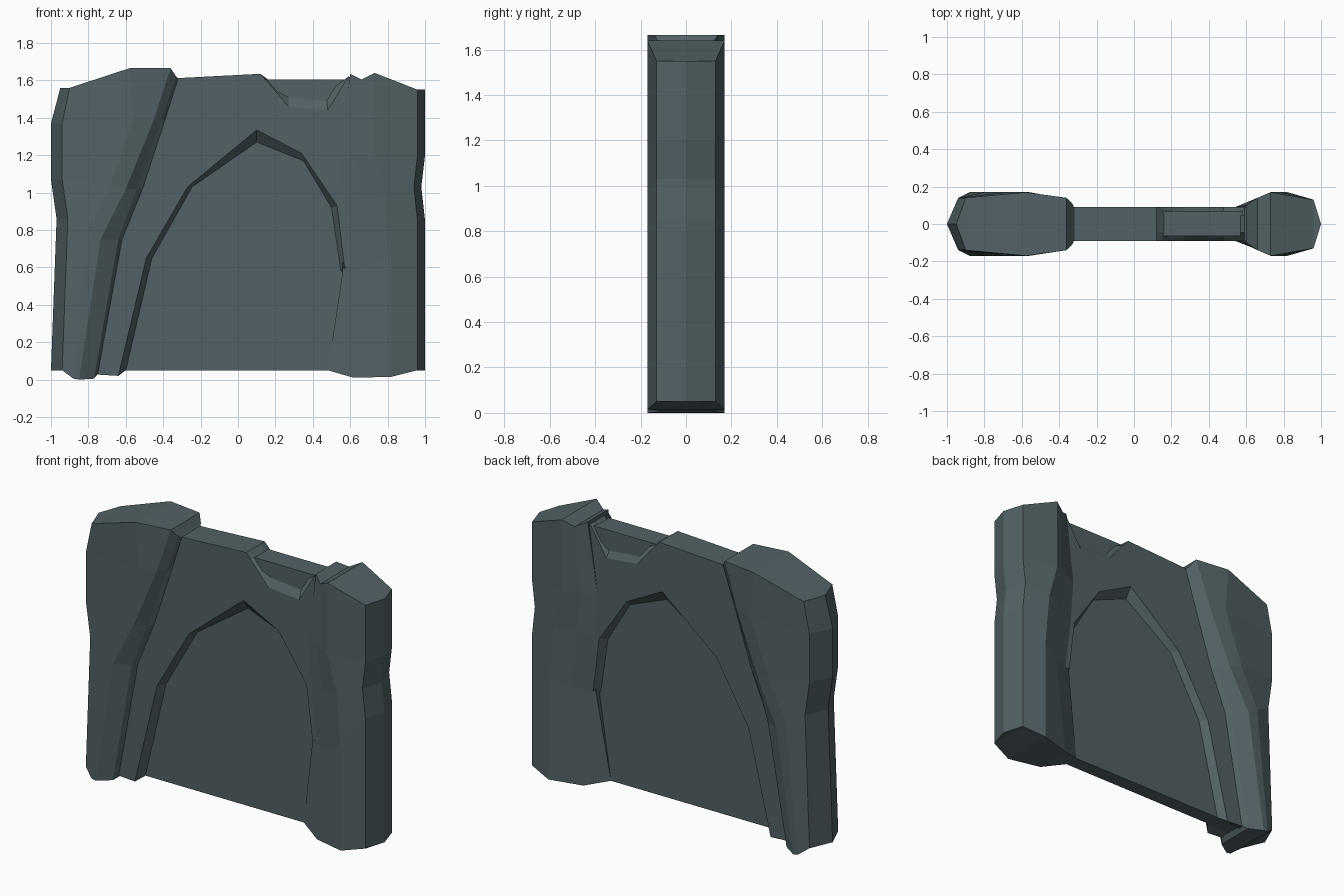
import bpy, bmesh

if "Cube" in bpy.data.objects:
    bpy.data.objects.remove(bpy.data.objects["Cube"])

stone = bpy.data.materials.new("slate stone")
stone.diffuse_color = (0.085, 0.120, 0.130, 1)
stone.use_nodes = True
stone.node_tree.nodes["Principled BSDF"].inputs["Base Color"].default_value = stone.diffuse_color


def finish(name, bm):
    bmesh.ops.recalc_face_normals(bm, faces=bm.faces)
    me = bpy.data.meshes.new(name)
    bm.to_mesh(me)
    bm.free()
    me.materials.append(stone)
    ob = bpy.data.objects.new(name, me)
    bpy.context.collection.objects.link(ob)
    return ob


def pillar(name, rows):
    """Rows of (x, half depth, z) from outer spine to inner edge, mirrored front to back."""
    bm = bmesh.new()
    rings, caps = [], []
    for row in rows:
        spine = bm.verts.new(row[0])
        front = [bm.verts.new((x, -y, z)) for x, y, z in row[1:]]
        back = [bm.verts.new((x, y, z)) for x, y, z in row[1:]]
        rings.append([spine] + front + back[::-1])
        caps.append((spine, front, back))
    for lo, hi in zip(rings, rings[1:]):
        n = len(lo)
        for i in range(n):
            j = (i + 1) % n
            bm.faces.new((lo[i], lo[j], hi[j], hi[i]))
    for spine, f, b in (caps[0], caps[-1]):
        bm.faces.new((spine, f[0], b[0]))
        for i in range(len(f) - 1):
            bm.faces.new((f[i], f[i + 1], b[i + 1], b[i]))
    return finish(name, bm)


def layered(name, layers):
    """Join matching xz outlines placed at successive y depths."""
    bm = bmesh.new()
    loops = [[bm.verts.new((x, y, z)) for x, z in pts] for y, pts in layers]
    n = len(loops[0])
    for a, b in zip(loops, loops[1:]):
        for i in range(n):
            j = (i + 1) % n
            bm.faces.new((a[i], a[j], b[j], b[i]))
    caps = [bm.faces.new(loops[0]), bm.faces.new(loops[-1])]
    bmesh.ops.triangulate(bm, faces=caps)
    return finish(name, bm)


# Broad leaning left pillar
pillar("left_pillar", [
    [(-1.0, 0, .05), (-.94, .14, .05), (-.88, .17, .005), (-.85, .17, .0), (-.77, .12, .005), (-.75, .09, .03)],
    [(-.97, 0, .86), (-.91, .14, .86), (-.80, .17, .80), (-.735, .17, .75), (-.64, .12, .75), (-.62, .09, .75)],
    [(-1.0, 0, 1.07), (-.94, .14, 1.07), (-.68, .17, 1.05), (-.60, .16, 1.02), (-.54, .11, 1.02), (-.51, .09, 1.02)],
    [(-1.0, 0, 1.37), (-.94, .14, 1.37), (-.56, .17, 1.39), (-.45, .15, 1.39), (-.41, .11, 1.39), (-.39, .09, 1.39)],
    [(-.95, 0, 1.56), (-.90, .14, 1.56), (-.58, .17, 1.665), (-.36, .14, 1.665), (-.33, .11, 1.62), (-.32, .09, 1.61)],
])

# Narrower right pillar flaring into the panel
pillar("right_pillar", [
    [(1.0, 0, .05), (.96, .13, .05), (.82, .17, .015), (.62, .115, .01), (.48, .045, .05)],
    [(1.0, 0, .85), (.96, .13, .85), (.82, .17, .65), (.70, .125, .60), (.56, .075, .58)],
    [(.98, 0, 1.03), (.94, .13, 1.03), (.79, .17, .98), (.66, .125, .95), (.56, .09, .93)],
    [(1.0, 0, 1.2), (.96, .13, 1.2), (.73, .17, 1.2), (.63, .125, 1.2), (.54, .09, 1.2)],
    [(1.0, 0, 1.55), (.96, .13, 1.55), (.73, .17, 1.64), (.66, .14, 1.605), (.60, .10, 1.635)],
])

# Raised arch band with chamfered inner edge and a notch in its top
hidden = [(.70, .60), (.66, 1.60), (.59, 1.62)]
crest = [(.12, 1.635), (-.36, 1.61), (-.47, 1.39), (-.60, 1.02), (-.72, .75), (-.80, .03)]
arch_face = [(-.64, .02), (-.49, .65), (-.27, 1.03), (.10, 1.335), (.34, 1.21), (.53, .93), (.57, .60)]
arch_deep = [(-.60, .05), (-.46, .65), (-.245, 1.03), (.10, 1.27), (.35, 1.17), (.50, .92), (.55, .58)]
notch_face = [(.48, 1.44), (.27, 1.46), (.15, 1.60)]
notch_deep = [(.47, 1.53), (.27, 1.55), (.16, 1.605)]
face = arch_face + hidden + notch_face + crest
deep = arch_deep + hidden + notch_deep + crest
layered("arch_band", [(-.09, face), (-.045, deep), (.045, deep), (.09, face)])

# Recessed panel inside the arch
panel = [(-.70, .05), (.60, .05), (.62, 1.1), (.4, 1.4), (-.1, 1.4), (-.5, 1.0)]
layered("recessed_panel", [(-.045, panel), (.045, panel)])

# Thin core showing behind the notch
core = [(.13, 1.42), (.64, 1.42), (.64, 1.605), (.13, 1.605)]
layered("notch_core", [(-.065, core), (.07, core)])
